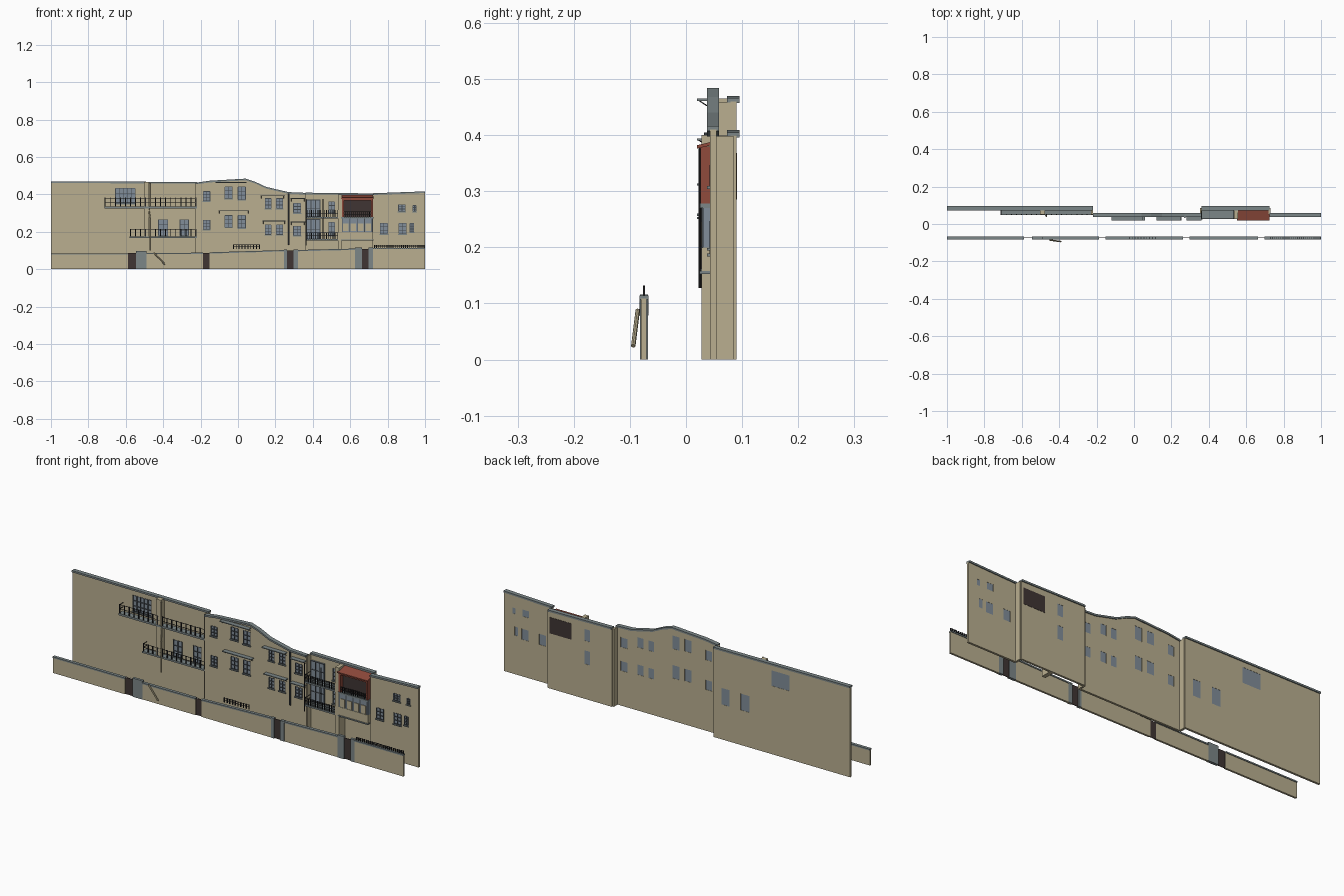
import bpy, bmesh
from mathutils import Vector

cube = bpy.data.objects.get("Cube")
if cube:
    bpy.data.objects.remove(cube, do_unlink=True)


def material(name, rgb):
    m = bpy.data.materials.new(name)
    m.use_nodes = True
    m.diffuse_color = (*rgb, 1)
    m.node_tree.nodes["Principled BSDF"].inputs["Base Color"].default_value = (*rgb, 1)
    return m


PLASTER = material("plaster_beige", (.49, .43, .28))
STONE = material("slate_grey", (.20, .24, .245))
GLASS = material("window_glass", (.22, .27, .32))
FRAME = material("frame_grey", (.06, .07, .08))
IRON = material("iron_black", (.017, .017, .019))
WOOD = material("dark_brown", (.05, .036, .033))
RED = material("brick_red", (.28, .07, .045))


def finish(name, bm, mat):
    bmesh.ops.recalc_face_normals(bm, faces=bm.faces)
    me = bpy.data.meshes.new(name)
    bm.to_mesh(me)
    bm.free()
    if mat:
        me.materials.append(mat)
    ob = bpy.data.objects.new(name, me)
    bpy.context.collection.objects.link(ob)
    return ob


def boxes(name, mat, items):
    """Each item is (x0, x1, y0, y1, z0, z1)."""
    bm = bmesh.new()
    for x0, x1, y0, y1, z0, z1 in items:
        r = bmesh.ops.create_cube(bm, size=1)
        for v in r["verts"]:
            v.co = Vector(((x0 + x1) / 2 + v.co.x * (x1 - x0),
                           (y0 + y1) / 2 + v.co.y * (y1 - y0),
                           (z0 + z1) / 2 + v.co.z * (z1 - z0)))
    return finish(name, bm, mat)


def prism(name, mat, outline, y0, y1):
    """Extrude an x-z outline along y."""
    bm = bmesh.new()
    f = bm.faces.new([bm.verts.new((x, y0, z)) for x, z in outline])
    r = bmesh.ops.extrude_face_region(bm, geom=[f])
    for v in r["geom"]:
        if isinstance(v, bmesh.types.BMVert):
            v.co.y = y1
    return finish(name, bm, mat)


def rods(name, mat, segments, radius):
    bm = bmesh.new()
    for a, b in segments:
        a, b = Vector(a), Vector(b)
        d = b - a
        m = d.to_track_quat('Z', 'Y').to_matrix().to_4x4()
        m.translation = (a + b) / 2
        bmesh.ops.create_cone(bm, cap_ends=True, segments=8, radius1=radius,
                              radius2=radius, depth=d.length, matrix=m)
    return finish(name, bm, mat)


def coping(name, top, y0, y1, t):
    prism(name, STONE, top + [(x, z - t) for x, z in reversed(top)], y0, y1)


def cut(ob, cutter):
    mod = ob.modifiers.new("openings", 'BOOLEAN')
    mod.object, mod.operation, mod.solver = cutter, 'DIFFERENCE', 'EXACT'
    dg = bpy.context.evaluated_depsgraph_get()
    me = bpy.data.meshes.new_from_object(ob.evaluated_get(dg))
    ob.modifiers.clear()
    ob.data = me
    bpy.data.objects.remove(cutter, do_unlink=True)


def wall(name, top, y0, y1, windows):
    """Facade with a coping, cut openings, glazing bars and sills."""
    x0, x1 = top[0][0], top[-1][0]
    body = prism(name, PLASTER, [(x0, 0)] + [(x, z - .006) for x, z in top] + [(x1, 0)], y0, y1)
    coping(name + "_coping", top, y0 - .006, y1 + .005, .009)
    cut(body, boxes(name + "_cutter", None,
                    [(a, b, y0 - .05, y1 + .05, c, d) for a, b, c, d in windows]))
    boxes(name + "_glass", GLASS,
          [(a, b, y0 + .003, y1 - .001, c, d) for a, b, c, d in windows])
    bars, sills = [], []
    for a, b, c, d in windows:
        t, ya, yb = .0035, y0 - .001, y0 + .004
        n = max(2, round((b - a) / .022))
        bars += [(x - t / 2, x + t / 2, ya, yb, c, d)
                 for x in [a + (b - a) * i / n for i in range(n + 1)]]
        bars += [(a, b, ya, yb, z - t / 2, z + t / 2)
                 for z in [c + (d - c) * i / 3 for i in range(4)]]
        sills.append((a - .004, b + .004, y0 - .006, y0, c - .006, c - .001))
    boxes(name + "_window_bars", FRAME, bars)
    boxes(name + "_sills", STONE, sills)


def railing(name, x0, x1, y, z0, z1, n, t=.004, back=None):
    xs = [x0 + (x1 - x0) * i / n for i in range(n + 1)]
    items = [(x - t / 2, x + t / 2, y - .002, y + .002, z0, z1) for x in xs]
    for z in (z1 - .002, (z0 + z1) / 2):
        items.append((x0, x1, y - .001, y + .001, z - .001, z + .001))
        if back:
            items += [(x - .001, x + .001, y, back, z - .001, z + .001) for x in (x0, x1)]
    boxes(name, IRON, items)


# Main facades
wall("west_wall", [(-1, .47), (-.22, .466)], .079, .09,
     [(-.655, -.55, .352, .432), (-.425, -.375, .18, .265), (-.31, -.265, .18, .265)])
rows = []
for a, b, hi, lo, h in [(-.185, -.15, .365, .212, .05), (-.07, -.03, .378, .225, .062),
                        (.0, .04, .372, .22, .068), (.145, .177, .326, .185, .052),
                        (.205, .24, .326, .185, .052), (.297, .335, .302, .18, .05)]:
    rows += [(a, b, hi, hi + h), (a, b, lo, lo + h)]
wall("middle_wall", [(-.22, .463), (-.15, .473), (.04, .484), (.09, .468), (.15, .44),
                     (.27, .412), (.36, .408)], .043, .054, rows)
wall("bay_wall", [(.36, .409), (.725, .405)], .079, .09,
     [(.485, .517, .30, .36), (.485, .517, .18, .25)])
wall("east_wall", [(.725, .406), (1, .416)], .043, .054,
     [(.858, .895, .31, .345), (.935, .952, .31, .34), (.76, .80, .19, .245),
      (.86, .90, .19, .245), (.92, .94, .20, .245)])

# Returns joining the stepped facades, and the tall pier
boxes("wall_returns", PLASTER, [(-.23, -.218, .05, .085, 0, .458), (.352, .362, .05, .085, 0, .40),
                                (.72, .73, .05, .085, 0, .398)])
boxes("bay_pier", PLASTER, [(.535, .556, .028, .08, 0, .40)])

# West balconies with their dividing fin
boxes("west_balcony_slabs", STONE, [(-.715, -.22, .048, .08, .325, .335),
                                    (-.58, -.22, .048, .08, .167, .176)])
railing("west_upper_railing", -.71, -.225, .051, .335, .382, 18, .005, .08)
railing("west_lower_railing", -.575, -.225, .051, .176, .216, 13, .005, .08)
boxes("west_fin", PLASTER, [(-.503, -.475, .05, .08, .176, .465)])
rods("west_drainpipe", PLASTER, [((-.468, .042, .335), (-.468, .042, .46)),
                                 ((-.468, .042, .10), (-.468, .042, .26)),
                                 ((-.468, .042, .26), (-.48, .06, .335))], .004)

# Canopies over the middle windows
slabs, braces = [], []
for a, b, z in [(-.12, .045, .463), (-.105, .06, .312), (.12, .25, .392),
                (.13, .255, .258), (.28, .36, .378), (.28, .36, .252)]:
    slabs.append((a, b, .02, .044, z - .002, z + .002))
    braces += [((x, .021, z), (x, .044, z - .015)) for x in (a + .005, b - .005)]
boxes("canopies", STONE, slabs)
rods("canopy_braces", IRON, braces, .001)
rods("middle_drainpipe", FRAME, [((.272, .036, .13), (.272, .036, .405))], .004)

# Glazed doors and balconies beside the bay
doors, door_bars = [], []
for z0, z1 in ((.16, .268), (.28, .372)):
    doors.append((.365, .44, .074, .08, z0, z1))
    door_bars += [(x - .002, x + .002, .072, .075, z0, z1) for x in (.366, .39, .415, .439)]
    door_bars += [(.365, .44, .072, .075, z - .002, z + .002)
                  for z in (z0 + .002, (z0 + z1) / 2, z1 - .002)]
boxes("balcony_doors", GLASS, doors)
boxes("balcony_door_bars", FRAME, door_bars)
boxes("bay_balcony_slabs", STONE, [(.36, .535, .026, .08, z, z + .008) for z in (.153, .272)])
for label, z in (("lower", .161), ("upper", .28)):
    railing(label + "_bay_railing", .363, .533, .028, z, z + .036, 17, .0035, .08)
rods("balcony_posts", IRON, [((.363, .025, .127), (.363, .025, .375)),
                             ((.455, .028, .16), (.455, .028, .375))], .0025)

# Projecting bay: plaster base, glazed band, red loggia
boxes("bay_base", PLASTER, [(.556, .722, .028, .08, .155, .20)])
boxes("bay_ledge", STONE, [(.552, .724, .024, .08, .152, .158), (.552, .724, .025, .08, .27, .278)])
boxes("bay_band", GLASS, [(.556, .722, .03, .08, .20, .27)])
boxes("bay_panels", PLASTER, [(.562 + i * .04, .590 + i * .04, .027, .031, .203, .245)
                              for i in range(4)])
boxes("bay_band_bars", FRAME, [(.555 + i * .04, .559 + i * .04, .028, .031, .20, .27)
                               for i in range(5)])
boxes("loggia_frame", RED, [(.556, .568, .026, .08, .278, .38), (.712, .722, .026, .08, .278, .38),
                            (.568, .712, .026, .034, .368, .38)])
boxes("loggia_interior", WOOD, [(.566, .714, .045, .08, .278, .372)])
boxes("loggia_back_opening", WOOD, [(.59, .715, .085, .0912, .285, .368)])
roof = boxes("loggia_roof", RED, [(.55, .725, .02, .08, .376, .382)])
for v in roof.data.vertices:
    if v.co.y > .05:
        v.co.z += .014
railing("loggia_railing", .566, .714, .028, .278, .308, 14, .0035)

# Garden wall in sections with copings
for i, (a, b, z0, z1) in enumerate([(-1, -.588, .085, .085), (-.49, -.187, .087, .088),
                                    (-.153, .247, .09, .102), (.30, .625, .102, .11),
                                    (.72, 1, .114, .114)]):
    prism("garden_wall_%d" % (i + 1), PLASTER, [(a, 0), (b, 0), (b, z1 - .005), (a, z0 - .005)],
          -.08, -.07)
    coping("garden_coping_%d" % (i + 1), [(a, z0), (b, z1)], -.083, -.067, .007)

# Gates and their grey surrounds
boxes("gate_doors", WOOD, [(-.588, -.545, -.076, -.073, 0, .086), (-.187, -.153, -.076, -.073, 0, .086),
                           (.26, .30, -.076, -.073, 0, .10), (.66, .70, -.076, -.073, 0, .108)])
boxes("gate_surrounds", STONE, [(-.545, -.488, -.082, -.068, 0, .096), (.245, .262, -.082, -.068, 0, .104),
                                (.298, .32, -.082, -.068, 0, .104), (.625, .662, -.082, -.068, 0, .116),
                                (.698, .722, -.082, -.068, 0, .116)])

# Handrail and wall-top railings
rods("handrail", PLASTER, [((-.45, -.086, .088), (-.39, -.094, .024))], .004)
rods("handrail_brackets", IRON, [((-.45, -.086, .088), (-.45, -.08, .088))], .002)
railing("middle_garden_railing", -.025, .115, -.075, .108, .132, 9, .005)
railing("east_garden_railing", .73, .995, -.075, .114, .13, 24, .004)
